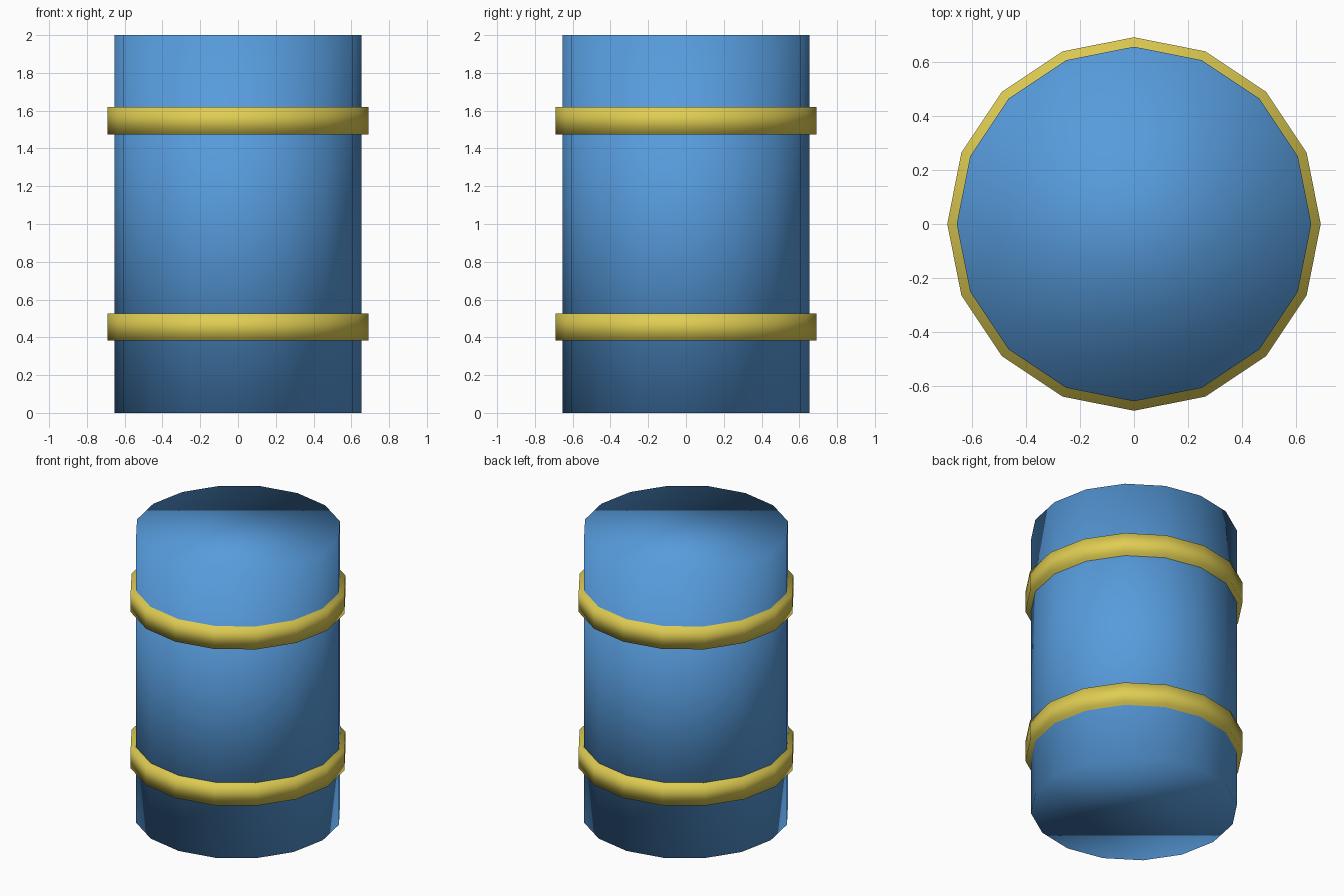
import bpy
import bmesh
from mathutils import Matrix

cube = bpy.data.objects.get("Cube")
if cube:
    bpy.data.objects.remove(cube, do_unlink=True)

SIDES = 16


def make_material(name, rgb):
    color = (*rgb, 1.0)
    mat = bpy.data.materials.new(name)
    mat.use_nodes = True
    mat.diffuse_color = color
    bsdf = next(n for n in mat.node_tree.nodes if n.type == "BSDF_PRINCIPLED")
    bsdf.inputs["Base Color"].default_value = color
    return mat


def make_drum(name, radius, bottom, top, mat):
    """Capped cylinder with a corner on each axis, smooth over its rims."""
    bm = bmesh.new()
    bmesh.ops.create_cone(
        bm, cap_ends=True, segments=SIDES, radius1=radius, radius2=radius,
        depth=top - bottom, matrix=Matrix.Translation((0, 0, (top + bottom) / 2)))
    for face in bm.faces:
        face.smooth = True
    mesh = bpy.data.meshes.new(name)
    bm.to_mesh(mesh)
    bm.free()
    mesh.materials.append(mat)
    obj = bpy.data.objects.new(name, mesh)
    bpy.context.collection.objects.link(obj)
    return obj


blue = make_material("barrel blue", (0.095, 0.33, 0.72))
yellow = make_material("hoop yellow", (0.74, 0.61, 0.085))

# Barrel body
make_drum("barrel_body", 0.655, 0.0, 2.0, blue)

# Hoops, evenly placed about the middle
for name, middle in (("lower_hoop", 0.455), ("upper_hoop", 1.547)):
    make_drum(name, 0.69, middle - 0.072, middle + 0.072, yellow)
